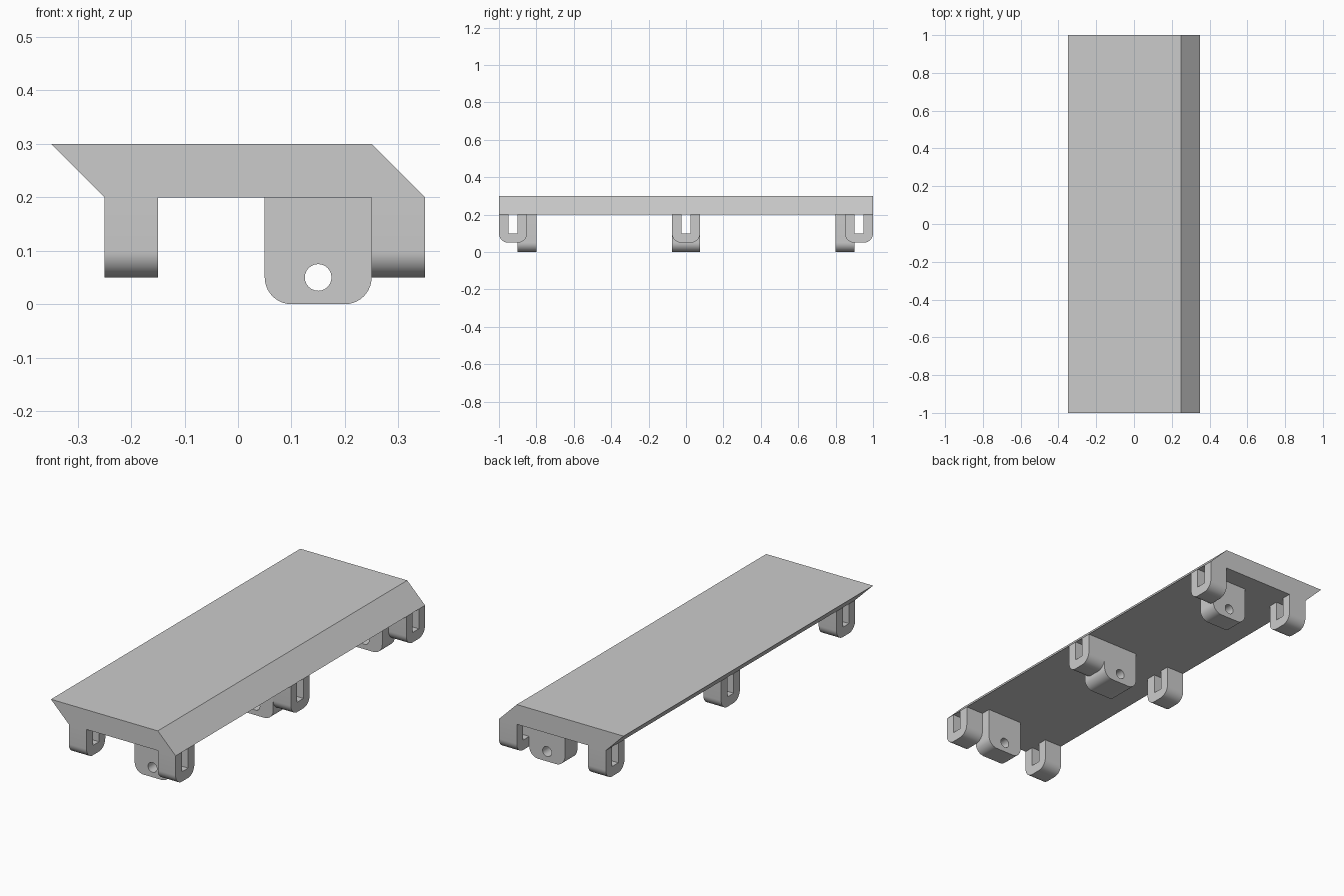
import bpy, bmesh, math

if "Cube" in bpy.data.objects:
    bpy.data.objects.remove(bpy.data.objects["Cube"], do_unlink=True)

grey = bpy.data.materials.new("plain grey")
grey.use_nodes = True
colour = (0.6, 0.6, 0.6, 1)
grey.diffuse_color = colour
grey.node_tree.nodes["Principled BSDF"].inputs["Base Color"].default_value = colour


def prism(name, outline, axis, lo, hi):
    """Extrude an outline of (side, z) points along x or y."""
    bm = bmesh.new()
    place = (lambda s, z, d: (d, s, z)) if axis == "x" else (lambda s, z, d: (s, d, z))
    face = bm.faces.new([bm.verts.new(place(s, z, lo)) for s, z in outline])
    out = bmesh.ops.extrude_face_region(bm, geom=[face])
    moved = [v for v in out["geom"] if isinstance(v, bmesh.types.BMVert)]
    bmesh.ops.translate(bm, verts=moved, vec=place(0, 0, hi - lo))
    bmesh.ops.recalc_face_normals(bm, faces=bm.faces)
    mesh = bpy.data.meshes.new(name)
    bm.to_mesh(mesh)
    bm.free()
    mesh.materials.append(grey)
    obj = bpy.data.objects.new(name, mesh)
    bpy.context.collection.objects.link(obj)
    return obj


def arc(cx, cz, r, start, end, steps):
    angles = [math.radians(start + (end - start) * i / steps) for i in range(steps + 1)]
    return [(cx + r * math.cos(a), cz + r * math.sin(a)) for a in angles]


def tab(centre, width, bottom, r=0.05):
    """Upright tab with rounded bottom corners, from top left to top right."""
    side = width / 2 - r
    return ([(centre - width / 2, TOP)]
            + arc(centre - side, bottom + r, r, 180, 270, 10)
            + arc(centre + side, bottom + r, r, 270, 360, 10)
            + [(centre + width / 2, TOP)])


def cut(obj, cutter):
    cutter.hide_render = True
    mod = obj.modifiers.new("cut", "BOOLEAN")
    mod.operation, mod.solver, mod.object = "DIFFERENCE", "EXACT", cutter
    bpy.context.view_layer.objects.active = obj
    bpy.ops.object.modifier_apply(modifier=mod.name)
    bpy.data.objects.remove(cutter, do_unlink=True)


def smooth(obj):
    bpy.ops.object.select_all(action="DESELECT")
    obj.select_set(True)
    bpy.context.view_layer.objects.active = obj
    bpy.ops.object.shade_smooth_by_angle(angle=math.radians(30))


TOP = 0.2  # underside of the slab

# Slab with slanted long edges
prism("slab", [(-0.35, 0.3), (-0.25, TOP), (0.35, TOP), (0.25, 0.3)], "y", -1, 1)

# Slotted loops along both long edges
for place, y in (("front", -0.925), ("middle", 0), ("back", 0.925)):
    slot = [(y + 0.025, TOP), (y + 0.025, 0.1), (y - 0.025, 0.1), (y - 0.025, TOP)]
    for side, x in (("right", -0.25), ("left", 0.25)):
        smooth(prism(f"{place}_{side}_loop", tab(y, 0.15, 0.05) + slot, "x", x, x + 0.1))

# Hinge lugs with a pin hole
for place, y, half in (("front", -0.85, 0.05), ("middle", 0, 0.075), ("back", 0.85, 0.05)):
    lug = prism(f"{place}_lug", tab(0.15, 0.2, 0), "y", y - half, y + half)
    cut(lug, prism("pin_hole", arc(0.15, 0.05, 0.025, 0, 345, 23), "y", y - 0.2, y + 0.2))
    if place == "middle":
        # The loop slot carries on through the middle lug
        channel = [(-0.025, 0.1), (0.025, 0.1), (0.025, 0.25), (-0.025, 0.25)]
        cut(lug, prism("channel", channel, "x", 0, 0.3))
    smooth(lug)
